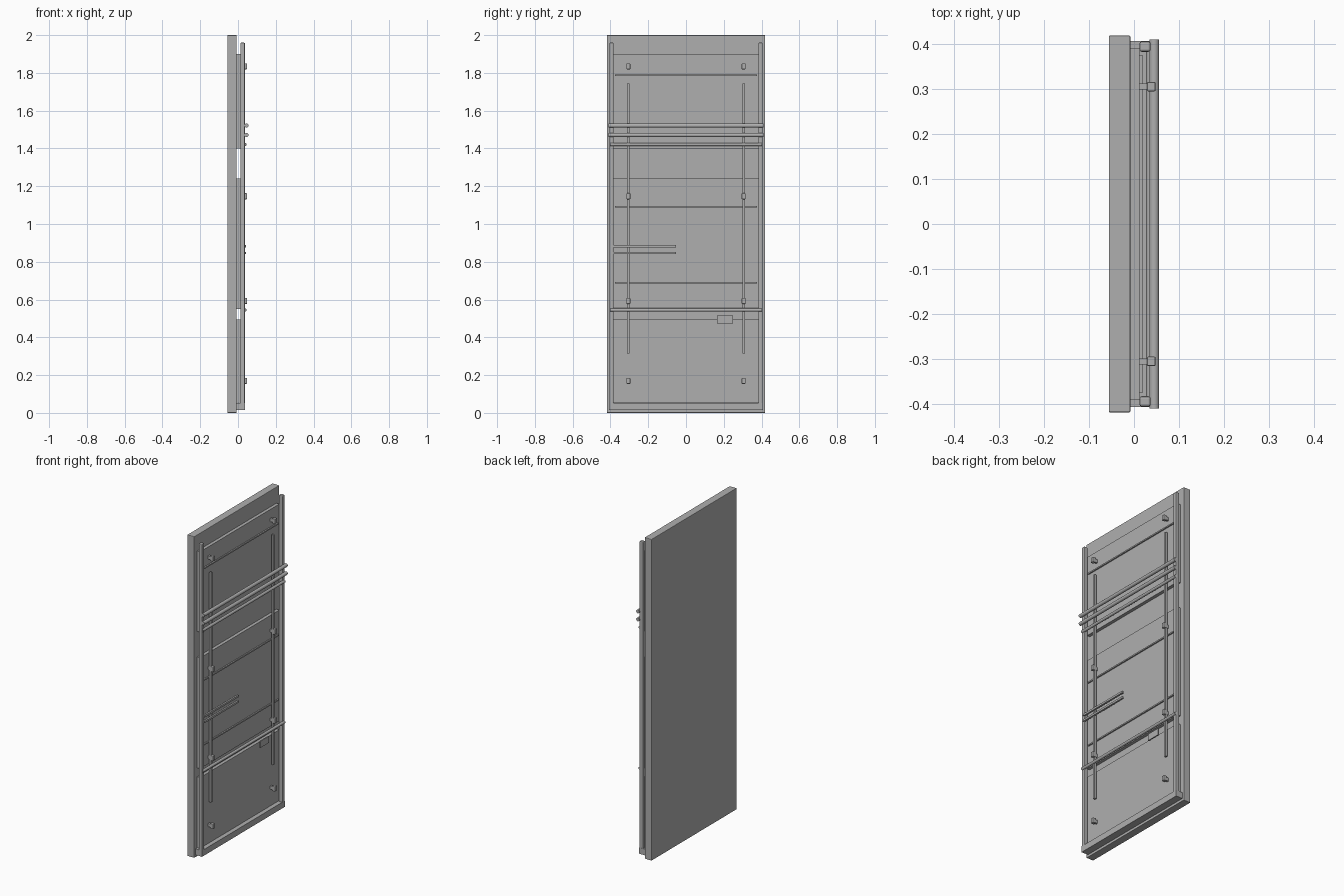
import bpy
import math

if "Cube" in bpy.data.objects:
    bpy.data.objects.remove(bpy.data.objects["Cube"])

grey = bpy.data.materials.new("plain grey")
grey.diffuse_color = (0.43, 0.43, 0.43, 1)
grey.use_nodes = True
grey.node_tree.nodes["Principled BSDF"].inputs["Base Color"].default_value = grey.diffuse_color


def box(name, x, y, z, bevel=0.0):
    """Box from (min, max) ranges on each axis, with optional edge bevel."""
    bpy.ops.mesh.primitive_cube_add(
        size=1, location=[(a + b) / 2 for a, b in (x, y, z)])
    ob = bpy.context.object
    ob.name = name
    ob.scale = [b - a for a, b in (x, y, z)]
    bpy.ops.object.transform_apply(location=False, rotation=False, scale=True)
    if bevel:
        mod = ob.modifiers.new("soft edges", 'BEVEL')
        mod.width = bevel
        mod.segments = 2
    ob.data.materials.append(grey)
    return ob


def rod(name, x, z, half_length, radius):
    """Round bar running across the width."""
    bpy.ops.mesh.primitive_cylinder_add(
        vertices=20, radius=radius, depth=half_length * 2,
        location=(x, 0, z), rotation=(math.pi / 2, 0, 0))
    ob = bpy.context.object
    ob.name = name
    ob.data.materials.append(grey)
    bpy.ops.object.shade_smooth_by_angle()


# Main slab
box("back_slab", (-0.056, -0.008), (-0.419, 0.419), (0, 2), 0.003)

# Three thin panels with gaps between them
for name, z in (("lower_panel", (0.055, 0.495)),
                ("middle_panel", (0.55, 1.24)),
                ("upper_panel", (1.40, 1.90))):
    box(name, (-0.008, 0.012), (-0.39, 0.39), z)

# Sill along the bottom
box("bottom_sill", (-0.008, 0.037), (-0.407, 0.407), (0.015, 0.053))

# Thin cross ribs on the panels
for z in (0.69, 1.092, 1.787):
    box("cross_rib", (0.012, 0.02), (-0.375, 0.375), (z - 0.004, z + 0.004))

for s in (-1, 1):
    # Side rails
    y = sorted((s * 0.383, s * 0.406))
    box("side_rail", (0.012, 0.037), y, (0.02, 1.96), 0.005)
    # Upright strips
    y = sorted((s * 0.299, s * 0.312))
    box("upright_strip", (0.02, 0.033), y, (0.315, 1.745))
    # Clips, each on a short stem
    for z in (0.17, 0.593, 1.147, 1.835):
        box("clip_stem", (0.012, 0.032), y, (z - 0.01, z + 0.01))
        y2 = sorted((s * 0.295, s * 0.316))
        box("clip", (0.029, 0.048), y2, (z - 0.016, z + 0.016), 0.003)

# Horizontal bars
rod("upper_bar", 0.045, 1.521, 0.41, 0.011)
rod("upper_bar", 0.045, 1.471, 0.41, 0.011)
rod("shelf_bar", 0.036, 1.421, 0.403, 0.009)
rod("shelf_bar", 0.036, 0.545, 0.403, 0.009)

# Short hanging bars and small plate
for z in (0.847, 0.882):
    box("short_bar", (0.031, 0.042), (-0.388, -0.052), (z - 0.006, z + 0.006))
box("small_plate", (0.031, 0.038), (0.165, 0.25), (0.474, 0.515))
